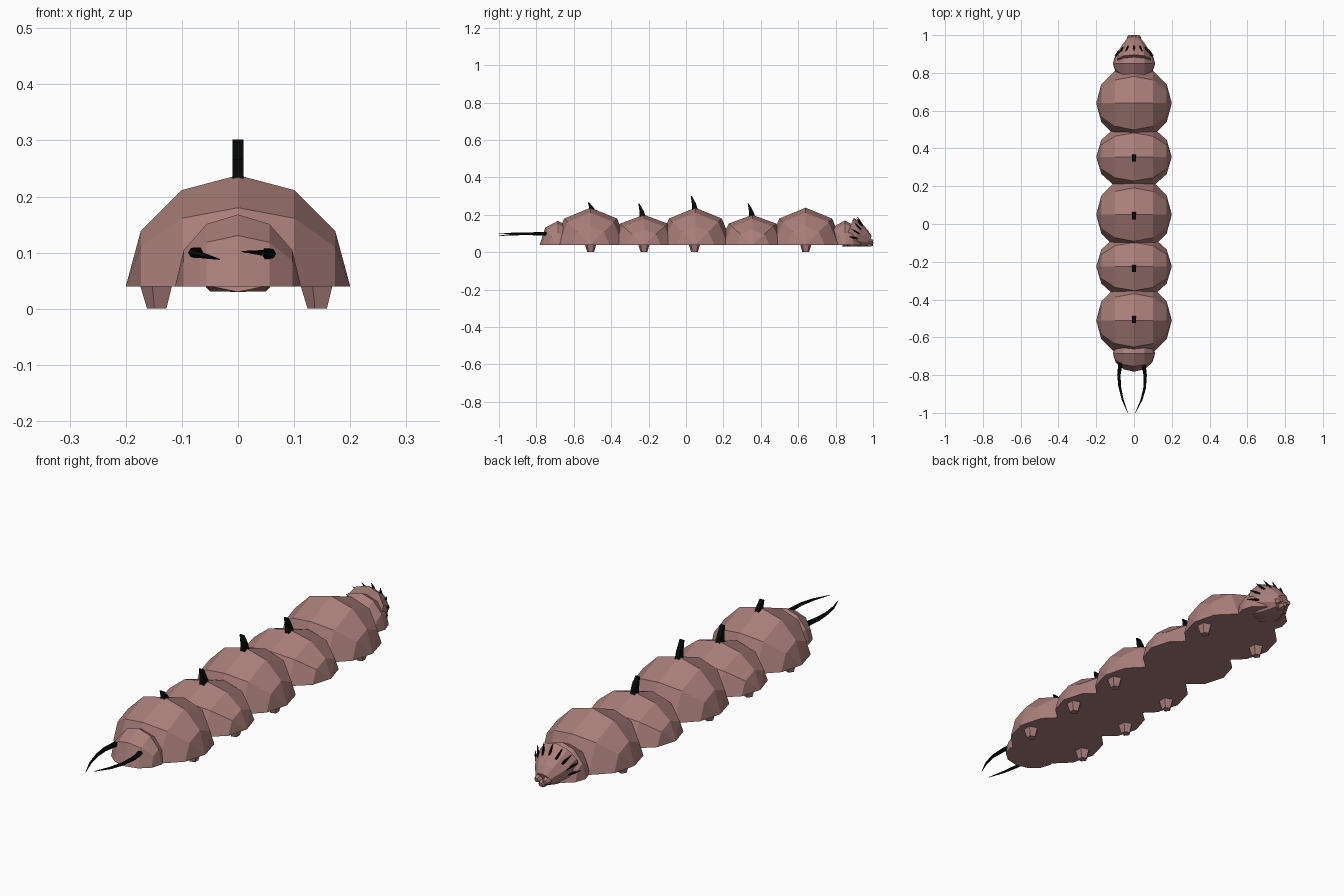
import bpy, bmesh, math
from mathutils import Vector, Matrix

cube = bpy.data.objects.get("Cube")
if cube:
    bpy.data.objects.remove(cube)


def material(name, color):
    m = bpy.data.materials.new(name)
    m.use_nodes = True
    m.diffuse_color = color
    m.node_tree.nodes["Principled BSDF"].inputs["Base Color"].default_value = color
    return m


SKIN = material("dusty pink skin", (0.40, 0.21, 0.195, 1))
BLACK = material("black horn", (0.002, 0.003, 0.003, 1))


def finish(bm, name, mat):
    bmesh.ops.recalc_face_normals(bm, faces=bm.faces)
    mesh = bpy.data.meshes.new(name)
    bm.to_mesh(mesh)
    bm.free()
    mesh.materials.append(mat)
    obj = bpy.data.objects.new(name, mesh)
    bpy.context.collection.objects.link(obj)
    return obj


def dome(name, y, size):
    """Half sphere with its poles on the left and right, closed underneath."""
    bm = bmesh.new()
    bmesh.ops.create_uvsphere(bm, u_segments=8, v_segments=6, radius=1)
    bmesh.ops.rotate(bm, verts=bm.verts, matrix=Matrix.Rotation(math.pi / 2, 3, 'Y'))
    bmesh.ops.bisect_plane(bm, geom=bm.verts[:] + bm.edges[:] + bm.faces[:], dist=1e-4,
                           plane_co=(0, 0, 0), plane_no=(0, 0, 1), clear_inner=True)
    bmesh.ops.holes_fill(bm, edges=[e for e in bm.edges if e.is_boundary], sides=0)
    bmesh.ops.scale(bm, verts=bm.verts, vec=size)
    bmesh.ops.translate(bm, verts=bm.verts, vec=(0, y, 0.04))
    return finish(bm, name, SKIN)


def loft(name, rings, mat):
    """Skin a list of equal point rings and cap both ends."""
    bm = bmesh.new()
    loops = [[bm.verts.new(p) for p in ring] for ring in rings]
    n = len(loops[0])
    for a, b in zip(loops, loops[1:]):
        for i in range(n):
            j = (i + 1) % n
            bm.faces.new((a[i], a[j], b[j], b[i]))
    bm.faces.new(loops[0])
    bm.faces.new(loops[-1])
    return finish(bm, name, mat)


def tube(name, path, radii, sides, mat):
    """Tapered tube through a few points."""
    rings = []
    for k, (p, r) in enumerate(zip(path, radii)):
        d = Vector(path[min(k + 1, len(path) - 1)]) - Vector(path[max(k - 1, 0)])
        turn = d.to_track_quat('Z', 'Y')
        rings.append([Vector(p) + turn @ Vector((r * math.cos(a), r * math.sin(a), 0))
                      for a in (math.tau * i / sides for i in range(sides))])
    return loft(name, rings, mat)


# Body segments, large and small in turn
BIG, SMALL = (0.2, 0.2, 0.198), (0.2, 0.18, 0.16)
for i, y in enumerate((-0.51, -0.225, 0.05, 0.355, 0.64)):
    dome(f"body_segment_{i + 1}", y, SMALL if i % 2 else BIG)

# Small end segments
dome("front_end", -0.685, (0.112, 0.097, 0.128))
dome("neck", 0.85, (0.112, 0.097, 0.13))

# Back spikes: wedges of even width leaning forwards
for i, (y, base, tip) in enumerate(((-0.505, 0.22, 0.267), (-0.235, 0.185, 0.26),
                                    (0.045, 0.22, 0.302), (0.35, 0.185, 0.26))):
    rings = []
    for t, front, back in ((0, -0.014, 0.022), (0.5, -0.014, 0.008), (1, -0.02, -0.014)):
        z = base + (tip - base) * t
        rings.append([(-0.01, y + front, z), (0.01, y + front, z),
                      (0.01, y + back, z), (-0.01, y + back, z)])
    loft(f"back_spike_{i + 1}", rings, BLACK)

# Stubby feet in pairs
for i, y in enumerate((-0.51, -0.225, 0.045, 0.64)):
    for side, s in (("left", 1), ("right", -1)):
        x = 0.143 * s
        tube(f"{side}_foot_{i + 1}", [(x, y, 0.05), (x, y, 0.04), (x, y, 0)],
             (0.033, 0.031, 0.019), 5, SKIN)

# Curved pincers at the front end
for side, path in (
        ("right", [(-0.072, -0.735, 0.1), (-0.08, -0.8, 0.1), (-0.076, -0.86, 0.098),
                   (-0.06, -0.93, 0.094), (-0.033, -1.0, 0.088)]),
        ("left", [(0.05, -0.735, 0.098), (0.059, -0.8, 0.098), (0.056, -0.87, 0.099),
                  (0.04, -0.93, 0.1), (0.007, -1.0, 0.102)])):
    tube(f"{side}_pincer", path, (0.011, 0.009, 0.007, 0.005, 0.001), 6, BLACK)

# Drooping snout at the back end
START = Vector((0, 0.865, 0.105))
AXIS = Vector((0, 0.93, -0.37)).normalized()
UP = Vector((0, 0.37, 0.93)).normalized()
SIDE = Vector((1, 0, 0))


def snout_point(t, rx, rz, angle):
    p = START + AXIS * t + SIDE * rx * math.sin(angle) + UP * rz * math.cos(angle)
    p.z = max(p.z, 0.03)
    return p


loft("snout", [[snout_point(t, rx, rz, math.tau * i / 10) for i in range(10)]
               for t, rx, rz in ((0, 0.092, 0.085), (0.05, 0.085, 0.074),
                                 (0.095, 0.058, 0.052), (0.125, 0.036, 0.03))], SKIN)

# Mouth nubs at the snout tip
for name, x, z in (("left_lip", 0.02, 0.06), ("right_lip", -0.02, 0.06), ("lower_lip", 0, 0.045)):
    tube(name, [(x, 0.955, z), (x, 0.985, z), (x, 1.0, z - 0.003)], (0.018, 0.018, 0.01), 6, SKIN)

# Thin bristles fanned around the snout
for i in range(9):
    a = math.radians(-100 + 25 * i)
    radial = SIDE * math.sin(a) + UP * math.cos(a)
    base = snout_point(0.058, 0.074, 0.064, a)
    tip = base + (radial * 0.8 - AXIS).normalized() * 0.052
    tube(f"bristle_{i + 1}", [base, base.lerp(tip, 0.5), tip], (0.006, 0.005, 0.001), 5, BLACK)
